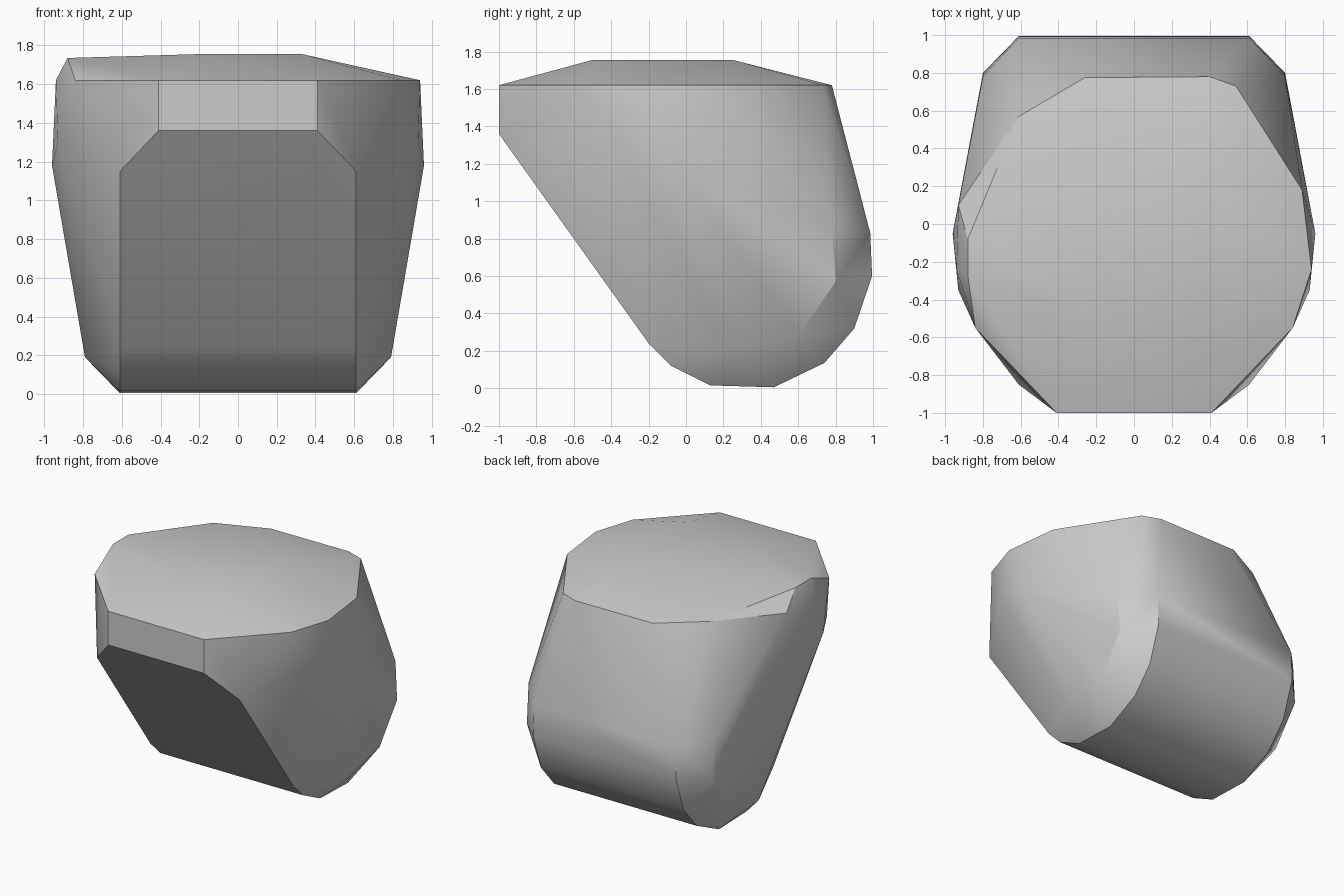
import bpy
import bmesh
import math

cube = bpy.data.objects.get("Cube")
if cube:
    bpy.data.objects.remove(cube)

# Core section (y, z), swept across the width
core = [(-0.85, 1.15), (-0.2, 0.24), (-0.08, 0.12), (0.13, 0.015), (0.47, 0.005),
        (0.74, 0.135), (0.9, 0.32), (0.995, 0.6), (0.985, 0.83)]
points = [(s * 0.61, y, z) for s in (-1, 1) for y, z in core]

# Bulging flanks and front lip, the same on both sides
flank = [(0.41, -1, 1.62), (0.41, -1, 1.36), (0.84, -0.55, 1.62), (0.94, -0.24, 1.62),
         (0.93, -0.35, 1.3), (0.96, -0.05, 1.18), (0.7, -0.04, 0.33),
         (0.79, 0.24, 0.19), (0.79, 0.6, 0.28), (0.8, 0.8, 0.57), (0.8, 0.78, 0.88)]
points += [(s * x, y, z) for s in (-1, 1) for x, y, z in flank]

# Uneven rear rim
points += [(x, y, 1.62) for x, y in
           [(0.89, 0.18), (0.54, 0.73), (0.4, 0.78), (-0.26, 0.775)]]
points += [(-0.61, 0.57, 1.65), (-0.93, 0.1, 1.62)]

# Shallow crown, tilted to one side
points += [(-0.88, -0.08, 1.735), (-0.88, -0.27, 1.735),
           (0.33, 0.25, 1.755), (0.33, -0.5, 1.755), (-0.2, -0.5, 1.755)]

# Wrap the points in a faceted boulder
bm = bmesh.new()
for p in points:
    bm.verts.new(p)
hull = bmesh.ops.convex_hull(bm, input=bm.verts)
loose = {v for v in hull["geom_interior"] + hull["geom_unused"]
         if isinstance(v, bmesh.types.BMVert)}
bmesh.ops.delete(bm, geom=list(loose), context="VERTS")
bmesh.ops.dissolve_limit(bm, angle_limit=math.radians(1), verts=bm.verts, edges=bm.edges)
bmesh.ops.recalc_face_normals(bm, faces=bm.faces)
mesh = bpy.data.meshes.new("boulder")
bm.to_mesh(mesh)
bm.free()
boulder = bpy.data.objects.new("boulder", mesh)
bpy.context.collection.objects.link(boulder)

# Plain stone colour
stone = bpy.data.materials.new("stone grey")
stone.use_nodes = True
colour = (0.6, 0.6, 0.6, 1)
stone.diffuse_color = colour
stone.node_tree.nodes["Principled BSDF"].inputs["Base Color"].default_value = colour
mesh.materials.append(stone)

bpy.ops.object.select_all(action="DESELECT")
boulder.select_set(True)
bpy.context.view_layer.objects.active = boulder
bpy.ops.object.shade_smooth_by_angle(angle=math.radians(30))
